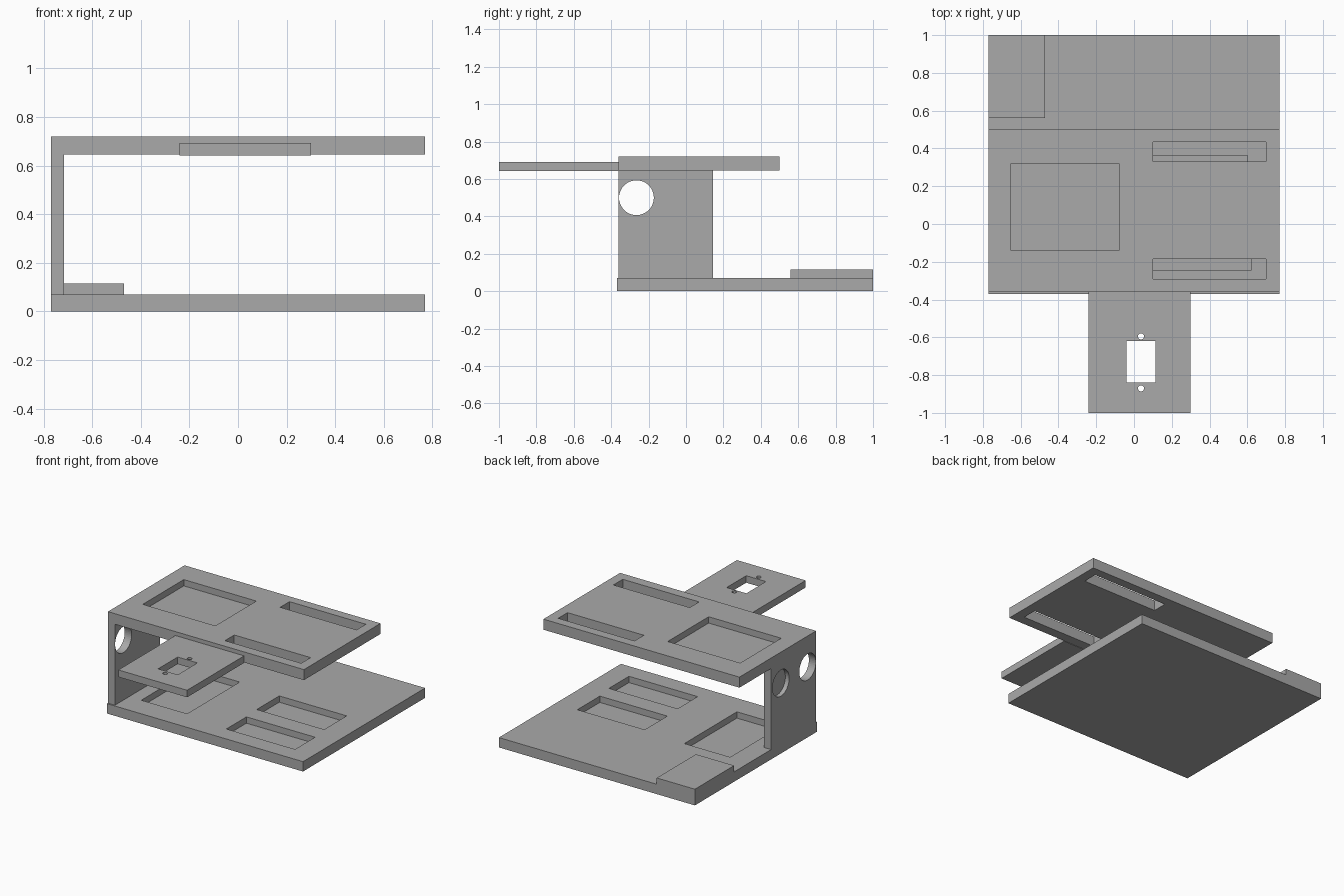
import bpy, bmesh
from mathutils import Matrix

cube = bpy.data.objects.get("Cube")
if cube:
    bpy.data.objects.remove(cube, do_unlink=True)

grey = bpy.data.materials.new("plain grey")
grey.use_nodes = True
colour = (0.4, 0.4, 0.4, 1)
grey.diffuse_color = colour
grey.node_tree.nodes["Principled BSDF"].inputs["Base Color"].default_value = colour


def add_mesh(name, bm):
    mesh = bpy.data.meshes.new(name)
    bm.to_mesh(mesh)
    bm.free()
    mesh.materials.append(grey)
    obj = bpy.data.objects.new(name, mesh)
    bpy.context.collection.objects.link(obj)
    return obj


def box(name, x, y, z):
    """Box from (low, high) ranges."""
    bm = bmesh.new()
    bmesh.ops.create_cube(bm, size=1)
    for v in bm.verts:
        v.co = [r[0] if c < 0 else r[1] for c, r in zip(v.co, (x, y, z))]
    return add_mesh(name, bm)


def rod(name, centre, radius, depth, axis="Z"):
    """Cylinder along Z or X."""
    bm = bmesh.new()
    turn = Matrix.Rotation(1.5707963, 4, "Y") if axis == "X" else Matrix()
    bmesh.ops.create_cone(bm, cap_ends=True, segments=48, radius1=radius,
                          radius2=radius, depth=depth,
                          matrix=Matrix.Translation(centre) @ turn)
    return add_mesh(name, bm)


def cut(target, cutters):
    """Subtract every cutter, then discard it."""
    bpy.context.view_layer.objects.active = target
    for c in cutters:
        c.hide_render = True
        mod = target.modifiers.new("cut", "BOOLEAN")
        mod.operation, mod.solver, mod.object = "DIFFERENCE", "EXACT", c
        bpy.ops.object.modifier_apply(modifier=mod.name)
        bpy.data.objects.remove(c, do_unlink=True)


# Base plate with three shallow pockets
base = box("base_plate", (-.77, .77), (-.37, 1), (0, .07))
pockets = [((-.62, -.26), (-.2, .39)), ((.08, .62), (-.245, -.02)), ((.07, .6), (.11, .363))]
cut(base, [box("pocket_cutter", x, y, (.025, .2)) for x, y in pockets])

# Raised pad at the back corner
box("corner_pad", (-.77, -.47), (.56, 1), (.07, .115))

# Side wall: one through hole, one blind hole from outside
wall = box("side_wall", (-.77, -.715), (-.36, .145), (.07, .645))
cut(wall, [rod("through_cutter", (-.74, -.265, .5), .093, .3, "X"),
           rod("blind_cutter", (-.79, .035, .5), .093, .1, "X")])

# Upper plate: square pocket and two through slots
upper = box("upper_plate", (-.77, .77), (-.36, .5), (.645, .72))
cut(upper, [box("pocket_cutter", (-.65, -.08), (-.14, .32), (.675, .9))]
    + [box("slot_cutter", (.1, .7), y, (.5, .9)) for y in ((.33, .435), (-.29, -.185))])

# Front shelf with square window and two screw holes
shelf = box("front_shelf", (-.24, .3), (-1, -.36), (.642, .692))
cut(shelf, [box("window_cutter", (-.04, .115), (-.84, -.62), (.5, .9))]
    + [rod("screw_cutter", (.037, y, .66), .016, .4) for y in (-.595, -.87)])
